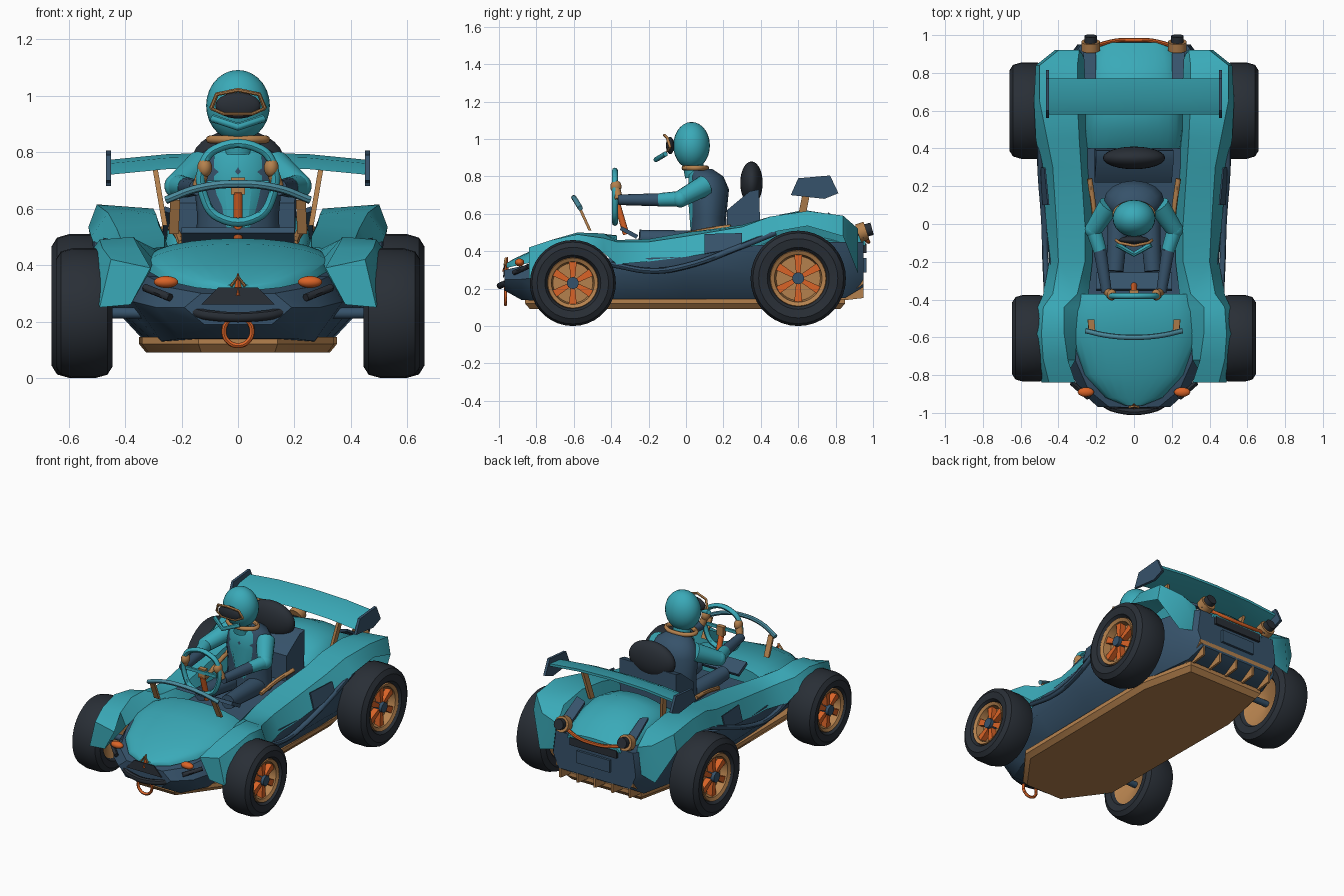
import bpy, bmesh, math
from mathutils import Vector, Matrix

if "Cube" in bpy.data.objects:
    bpy.data.objects.remove(bpy.data.objects["Cube"])


def material(name, rgb):
    m = bpy.data.materials.new(name)
    m.diffuse_color = (*rgb, 1)
    m.use_nodes = True
    m.node_tree.nodes["Principled BSDF"].inputs["Base Color"].default_value = m.diffuse_color
    return m


TEAL = material("teal_paint", (0.042, 0.40, 0.48))
NAVY = material("navy_panel", (0.037, 0.085, 0.145))
BLACK = material("black_rubber", (0.022, 0.028, 0.037))
COPPER = material("copper_trim", (0.46, 0.22, 0.075))
ORANGE = material("orange_accent", (0.70, 0.125, 0.02))
STEEL = material("dusty_teal_tube", (0.07, 0.26, 0.34))


def finish(name, bm, mat, mirror=False, angle=32):
    bmesh.ops.recalc_face_normals(bm, faces=bm.faces)
    me = bpy.data.meshes.new(name)
    bm.to_mesh(me)
    bm.free()
    me.materials.append(mat)
    for p in me.polygons:
        p.use_smooth = True
    me.set_sharp_from_angle(angle=math.radians(angle))
    ob = bpy.data.objects.new(name, me)
    bpy.context.collection.objects.link(ob)
    if mirror:
        ob.modifiers.new("Mirror", 'MIRROR')
    return ob


def loft(name, sections, mat, mirror=False, closed=False, caps=True, angle=32):
    """Skin a row of equal-length point loops."""
    bm = bmesh.new()
    rows = [[bm.verts.new(p) for p in s] for s in sections]
    n = len(rows[0])
    for a, b in zip(rows, rows[1:]):
        for i in range(n if closed else n - 1):
            j = (i + 1) % n
            bm.faces.new((a[i], a[j], b[j], b[i]))
    if caps:
        bm.faces.new(rows[0])
        bm.faces.new(rows[-1])
    return finish(name, bm, mat, mirror, angle)


def prism(name, outline, offset, mat, mirror=False):
    """Extrude a flat outline by an offset vector."""
    return loft(name, [outline, [Vector(p) + Vector(offset) for p in outline]],
                mat, mirror, closed=True)


def box(name, loc, size, mat, mirror=False, rx=0):
    bm = bmesh.new()
    bmesh.ops.create_cube(bm, size=1, matrix=Matrix.Translation(loc)
                          @ Matrix.Rotation(rx, 4, 'X') @ Matrix.Diagonal((*size, 1)))
    return finish(name, bm, mat, mirror)


def ball(name, loc, radii, mat, mirror=False):
    bm = bmesh.new()
    bmesh.ops.create_uvsphere(bm, u_segments=24, v_segments=14, radius=1,
                              matrix=Matrix.Translation(loc) @ Matrix.Diagonal((*radii, 1)))
    return finish(name, bm, mat, mirror, 60)


def rod(name, a, b, r1, mat, mirror=False, r2=None, seg=14):
    a, b = Vector(a), Vector(b)
    d = b - a
    bm = bmesh.new()
    bmesh.ops.create_cone(bm, cap_ends=True, segments=seg, radius1=r1,
                          radius2=r1 if r2 is None else r2, depth=d.length,
                          matrix=Matrix.Translation((a + b) / 2)
                          @ d.to_track_quat('Z', 'Y').to_matrix().to_4x4())
    return finish(name, bm, mat, mirror)


def tube(name, pts, r, mat, mirror=False, cyclic=False, smooth=True):
    cu = bpy.data.curves.new(name, 'CURVE')
    cu.dimensions, cu.bevel_depth, cu.bevel_resolution = '3D', r, 2
    cu.use_fill_caps = True
    if smooth:
        sp = cu.splines.new('BEZIER')
        sp.bezier_points.add(len(pts) - 1)
        for bp, p in zip(sp.bezier_points, pts):
            bp.co = p
            bp.handle_left_type = bp.handle_right_type = 'AUTO'
        sp.resolution_u = 6
    else:
        sp = cu.splines.new('POLY')
        sp.points.add(len(pts) - 1)
        for bp, p in zip(sp.points, pts):
            bp.co = (*p, 1)
    sp.use_cyclic_u = cyclic
    tmp = bpy.data.objects.new("tmp", cu)
    bpy.context.collection.objects.link(tmp)
    bpy.context.view_layer.update()
    me = tmp.evaluated_get(bpy.context.evaluated_depsgraph_get()).to_mesh()
    bm = bmesh.new()
    bm.from_mesh(me)
    bpy.data.objects.remove(tmp)
    return finish(name, bm, mat, mirror, 45)


def ring(y, w, z_edge, z_mid, n=12, power=0.8):
    """Arched cross-section from -w to w."""
    return [(-w * math.cos(math.pi * i / n), y,
             z_edge + (z_mid - z_edge) * max(0, math.sin(math.pi * i / n)) ** power)
            for i in range(n + 1)]


# Lower tub: y, bottom (w, z), middle (w, z), top (w, z)
TUB = [(-0.97, .12, .19, .19, .25, .13, .30), (-0.88, .20, .14, .29, .25, .24, .32),
       (-0.7, .27, .13, .37, .27, .32, .36), (-0.38, .31, .14, .42, .27, .43, .36),
       (0, .33, .14, .45, .27, .465, .37), (.36, .34, .14, .47, .28, .49, .43),
       (.6, .33, .14, .42, .28, .42, .45), (.85, .29, .15, .37, .28, .35, .45),
       (.95, .26, .21, .30, .30, .28, .45)]
loft("lower_tub", [[(-a, y, b), (-c, y, d), (-e, y, f), (e, y, f), (c, y, d), (a, y, b)]
                   for y, a, b, c, d, e, f in TUB], NAVY, closed=True, angle=40)

# Flat undertray
tray = [(.14, -.86), (.34, -.6), (.35, .5), (.27, .85)]
loop = tray + [(-x, y) for x, y in reversed(tray)]
loft("undertray", [[(x * .93, y * .97, .09) for x, y in loop], [(x, y, .12) for x, y in loop],
                   [(x, y, .145) for x, y in loop]], COPPER, closed=True)

# Hood and engine cover
loft("hood", [ring(*s) for s in [(-.96, .05, .31, .335), (-.92, .15, .32, .36),
     (-.8, .26, .345, .415), (-.6, .33, .385, .475), (-.46, .33, .40, .495),
     (-.37, .32, .38, .485)]], TEAL)
loft("engine_cover", [ring(*s) for s in [(.40, .25, .42, .52), (.5, .26, .46, .595),
     (.63, .26, .47, .62), (.76, .25, .46, .60), (.88, .23, .44, .545),
     (.96, .19, .43, .475)]], TEAL)

# Fenders joined by the side pods: y, then inner, crest, shoulder, outer (x, z)
SIDE = [(-.84, .38, .26, .31, .39, .45, .42, .49, .25), (-.72, .31, .38, .35, .46, .48, .46, .515, .38),
        (-.58, .30, .42, .37, .50, .49, .49, .52, .45), (-.44, .28, .44, .37, .495, .48, .47, .51, .39),
        (-.37, .24, .40, .30, .46, .43, .45, .48, .33), (-.2, .22, .38, .26, .465, .40, .45, .45, .345),
        (0, .22, .38, .26, .50, .41, .48, .465, .37), (.3, .24, .40, .28, .54, .43, .53, .49, .42),
        (.45, .25, .45, .29, .58, .46, .585, .52, .50), (.65, .24, .45, .30, .60, .50, .615, .53, .535),
        (.84, .24, .45, .30, .57, .50, .59, .52, .48), (.92, .27, .32, .29, .48, .40, .52, .42, .28)]
loft("fender_and_side_pod", [[(s[i], s[0], s[i + 1]) for i in (1, 3, 5, 7)] for s in SIDE],
     TEAL, True, angle=38)
tube("side_strake", [(.46, -.40, .33), (.47, -.18, .295), (.475, 0, .32), (.495, .28, .42),
                     (.50, .48, .50)], .016, NAVY, True)
prism("side_plate", [(.448, .10, .49), (.476, .10, .385), (.490, .30, .42), (.468, .30, .495)],
      (.008, 0, .002), NAVY, True)


# Wheels, turned around the axle from (offset, radius) profiles
def turned(name, prof, x, y, z, mat, seg=36):
    secs = [[(x + o, y + r * math.cos(2 * math.pi * i / seg), z + r * math.sin(2 * math.pi * i / seg))
             for i in range(seg)] for o, r in prof]
    loft(name, secs, mat, True, closed=True, caps=False, angle=35)


for tag, x, y, R, w in (("front", .545, -.605, .23, .10), ("rear", .555, .60, .255, .105)):
    k = R * .58
    turned(tag + "_tyre", [(-w * .7, k), (-w * .93, k * 1.12), (-w, R * .83), (-w * .82, R * .95),
           (-w * .4, R), (w * .4, R), (w * .82, R * .95), (w, R * .83), (w * .93, k * 1.12),
           (w * .7, k), (-w * .7, k)], x, y, R, BLACK)
    turned(tag + "_rim", [(w * .7, k * 1.03), (w * .85, k), (w * .75, k * .86), (w * .3, k * .8),
           (w * .3, .001)], x, y, R, COPPER)
    turned(tag + "_rim_back", [(-w * .75, k * 1.03), (-w * .6, k * .85), (-w * .2, .001)], x, y, R, COPPER)
    rod(tag + "_hub", (x + w * .25, y, R), (x + w * .85, y, R), .032, NAVY, True)
    rod(tag + "_axle", (.25, y, R), (x, y, R), .02, NAVY, True)
    for i in range(6):
        a = math.pi / 3 * i + math.pi / 2
        d, t = Vector((0, math.cos(a), math.sin(a))), Vector((0, -math.sin(a), math.cos(a)))
        c = Vector((x + w * .3, y, R))
        q = [c + d * .02 - t * .011, c + d * .02 + t * .011, c + d * k * .92 + t * .022,
             c + d * k * .92 - t * .022]
        prism(f"{tag}_spoke_{i}", q, (w * .36, 0, 0), ORANGE, True)

# Nose details
tube("front_bumper", [(-.19, -.93, .245), (-.10, -.98, .222), (.10, -.98, .222), (.19, -.93, .245)],
     .018, BLACK)
tube("bumper_stub", [(.24, -.92, .285), (.33, -.84, .32)], .014, BLACK, True)
ball("front_lamp", (.255, -.89, .34), (.043, .025, .021), ORANGE, True)
tube("tow_ring", [(.05 * math.cos(i * math.pi / 4), -.965, .165 + .05 * math.sin(i * math.pi / 4))
                  for i in range(8)], .009, ORANGE, cyclic=True)
rod("nose_badge", (0, -.965, .29), (0, -.955, .37), .018, ORANGE, r2=.003, seg=4)
tube("nose_fork", [(-.025, -.97, .325), (0, -.965, .36), (.025, -.97, .325)], .006, COPPER, smooth=False)
prism("nose_intake", [(-.13, -.972, .26), (.13, -.972, .26), (.07, -.968, .32), (-.07, -.968, .32)],
      (0, -.006, 0), BLACK)

# Windscreen hoop and posts
tube("windscreen_hoop", [(-.255, -.565, .63), (-.14, -.59, .672), (0, -.60, .687), (.14, -.59, .672),
                         (.255, -.565, .63)], .014, STEEL)
prism("windscreen_post", [(.205, -.56, .63), (.24, -.56, .63), (.245, -.505, .51), (.21, -.505, .51)],
      (0, -.016, 0), COPPER, True)

# Cockpit and steering
box("dashboard", (0, -.305, .50), (.40, .10, .022), NAVY, rx=-.5)
tube("steering_wheel", [(sx, -.38, z) for sx, z in ((-.07, .57), (.07, .57), (.12, .64), (.125, .75),
     (.08, .81), (-.08, .81), (-.125, .75), (-.12, .64))], .016, TEAL, cyclic=True)
box("steering_spokes", (0, -.378, .69), (.22, .014, .02), TEAL)
box("steering_hub", (0, -.365, .68), (.05, .03, .06), COPPER)
rod("steering_column", (0, -.37, .66), (0, -.32, .49), .017, ORANGE)
tube("cockpit_rail", [(.20, -.05, .475), (.215, .1, .51), (.235, .24, .53)], .014, COPPER, True)

# Seat
prism("seat_back", [(-.21, .22, .45), (-.21, .40, .45), (-.2, .39, .73), (-.2, .34, .72), (-.21, .22, .62)],
      (.41, 0, 0), NAVY)
ball("headrest", (0, .35, .765), (.165, .06, .115), BLACK)

# Driver
loft("torso", [[(w * math.cos(i * math.pi / 8), y + d * math.sin(i * math.pi / 8), z) for i in range(16)]
     for z, w, d, y in ((.42, .15, .10, .12), (.58, .145, .095, .12), (.73, .16, .11, .12),
     (.80, .125, .09, .11), (.84, .06, .06, .08))], NAVY, closed=True, angle=50)
loft("chest_panel", [[(-w, y, z), (-w * .6, y - .02, z), (w * .6, y - .02, z), (w, y, z)]
     for z, w, y in ((.50, .05, .045), (.70, .085, .03), (.80, .085, .035), (.845, .045, .045))], TEAL)
tube("collar", [(.1 * math.cos(a), .05 + .06 * math.sin(a), .845) for a in
                [i * math.pi / 4 for i in range(8)]], .014, COPPER, cyclic=True)
rod("neck", (0, .05, .80), (0, .03, .90), .055, TEAL)
ball("helmet", (0, .03, .965), (.113, .098, .126), TEAL)
ball("visor", (0, -.085, .965), (.080, .022, .046), BLACK)
tube("visor_frame", [(-.095, -.085, .955), (-.075, -.10, 1.005), (0, -.115, 1.02), (.075, -.10, 1.005),
                     (.095, -.085, .955)], .008, COPPER, smooth=False)
tube("visor_lower_trim", [(-.095, -.085, .955), (-.05, -.10, .935), (.05, -.10, .935), (.095, -.085, .955)],
     .006, COPPER, smooth=False)
tube("chin_guard", [(-.09, -.11, .92), (0, -.16, .89), (.09, -.11, .92)], .014, TEAL, smooth=False)
rod("upper_arm", (.13, .10, .75), (.215, -.03, .68), .058, TEAL, True, .046)
ball("elbow", (.215, -.03, .68), (.046, .046, .046), TEAL, True)
rod("sleeve", (.215, -.03, .68), (.18, -.14, .675), .042, TEAL, True, .036)
rod("forearm", (.18, -.14, .675), (.145, -.36, .675), .035, NAVY, True, .028)
ball("hand", (.118, -.375, .745), (.026, .03, .034), COPPER, True)
rod("wrist", (.14, -.36, .68), (.12, -.375, .74), .022, COPPER, True)
rod("thigh", (.08, .08, .45), (.10, -.25, .47), .06, NAVY, True, .045)

# Rear wing
SPAN = [(-.455, .745), (-.25, .765), (0, .772), (.25, .765), (.455, .745)]
loft("rear_wing", [[(x, .58, z - .025), (x, .66, z + .015), (x, .77, z + .028), (x, .77, z + .012),
                    (x, .66, z - .02)] for x, z in SPAN], TEAL, closed=True)
prism("wing_end_plate", [(.45, .56, .70), (.45, .60, .79), (.45, .77, .805), (.45, .815, .71),
                         (.45, .74, .68)], (.017, 0, 0), NAVY, True)
prism("wing_strut", [(.25, .59, .54), (.25, .63, .54), (.285, .67, .745), (.285, .63, .745)],
      (.018, 0, 0), COPPER, True)

# Tail
prism("tail_strip", [(.20, .76, .57), (.26, .76, .59), (.27, .95, .47), (.20, .965, .46)],
      (0, 0, .018), NAVY, True)
rod("tail_lamp_ring", (.23, .92, .495), (.23, .965, .51), .05, COPPER, True)
rod("tail_lamp", (.23, .94, .505), (.23, .995, .52), .034, BLACK, True)
tube("tail_bar", [(-.2, .945, .475), (-.1, .97, .455), (0, .975, .45), (.1, .97, .455), (.2, .945, .475)],
     .011, ORANGE)
box("tail_grille", (0, .955, .415), (.34, .02, .05), BLACK)
box("tail_plate", (0, .957, .325), (.24, .016, .08), NAVY)
prism("diffuser", [(-.28, .80, .13), (-.28, .95, .225), (-.28, .95, .25), (-.28, .80, .16)],
      (.56, 0, 0), COPPER)
for i in range(5):
    x = -.26 + i * .126
    prism(f"diffuser_fin_{i}", [(x, .78, .13), (x, .95, .15), (x, .95, .25), (x, .80, .16)],
          (.014, 0, 0), COPPER)
